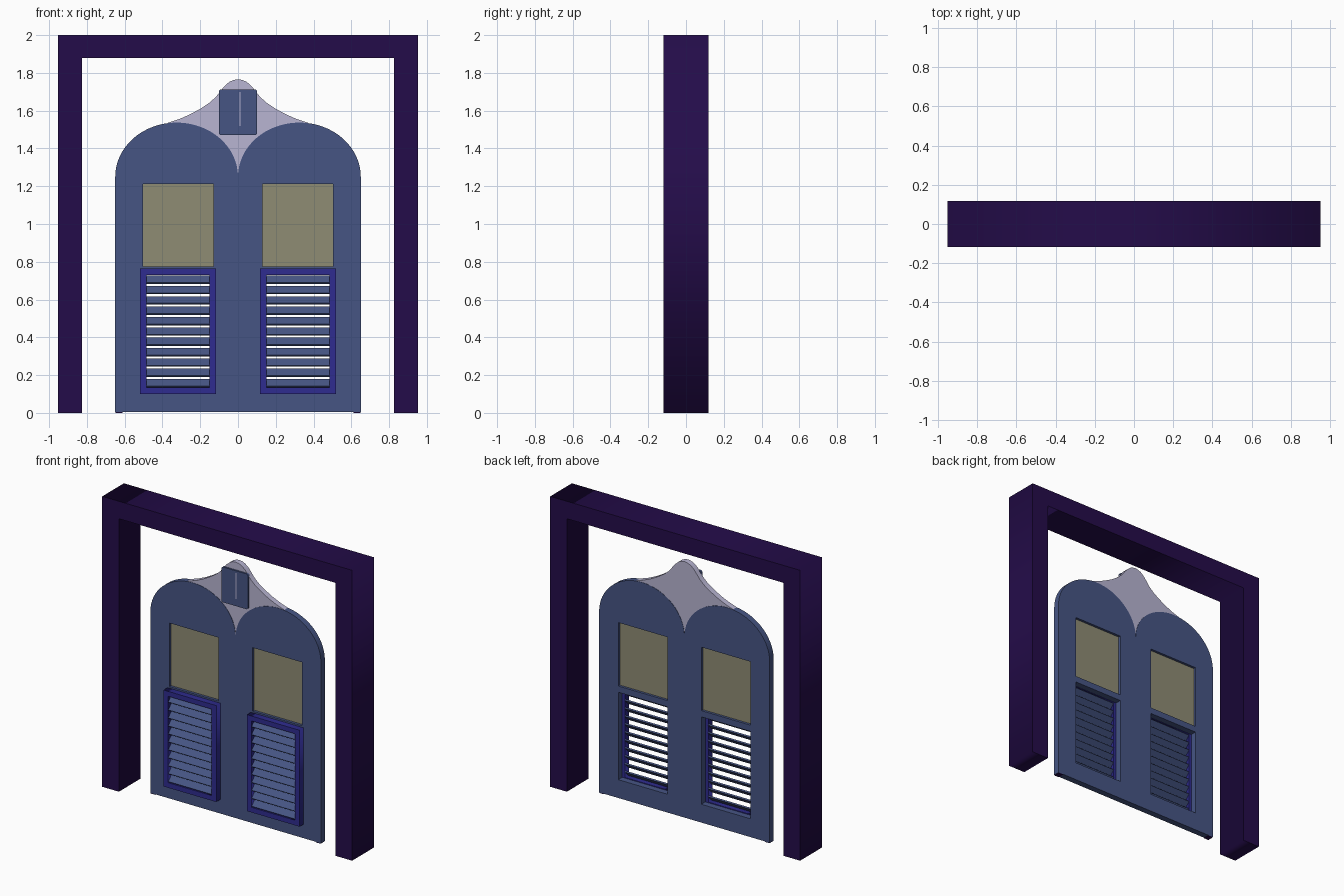
import bpy, math

if "Cube" in bpy.data.objects:
    bpy.data.objects.remove(bpy.data.objects["Cube"])


def material(name, r, g, b):
    """Flat colour given as 0-255 sRGB, stored as linear."""
    lin = [((c / 255 + 0.055) / 1.055) ** 2.4 if c > 10 else c / 255 / 12.92 for c in (r, g, b)]
    m = bpy.data.materials.new(name)
    m.diffuse_color = (*lin, 1)
    m.use_nodes = True
    m.node_tree.nodes["Principled BSDF"].inputs["Base Color"].default_value = m.diffuse_color
    return m


PURPLE = material("dark_purple", 36, 12, 74)
BLUE = material("slate_blue", 70, 85, 132)
INDIGO = material("indigo", 47, 44, 144)
GLASS = material("olive_glass", 143, 140, 116)
LAVENDER = material("pale_lavender", 184, 181, 210)


def rect(x0, x1, z0, z1):
    return [(x0, z0), (x1, z0), (x1, z1), (x0, z1)]


def plate(name, loops, y0, y1, mat):
    """Extrude x-z outlines (first is outer, the rest are holes) from y0 to y1."""
    cu = bpy.data.curves.new(name + "_outline", 'CURVE')
    cu.dimensions = '2D'
    cu.fill_mode = 'BOTH'
    cu.extrude = (y1 - y0) / 2
    for loop in loops:
        s = cu.splines.new('POLY')
        s.points.add(len(loop) - 1)
        for p, (x, z) in zip(s.points, loop):
            p.co = (x, z, 0, 1)
        s.use_cyclic_u = True
    tmp = bpy.data.objects.new(name + "_outline", cu)
    bpy.context.collection.objects.link(tmp)
    dg = bpy.context.evaluated_depsgraph_get()
    me = bpy.data.meshes.new_from_object(tmp.evaluated_get(dg))
    bpy.data.objects.remove(tmp)
    for v in me.vertices:
        x, z, d = v.co
        v.co = (x, (y0 + y1) / 2 - d, z)
    me.name = name
    me.materials.clear()
    me.materials.append(mat)
    ob = bpy.data.objects.new(name, me)
    bpy.context.collection.objects.link(ob)
    return ob


def box(name, size, loc, mat, tilt=0):
    bpy.ops.mesh.primitive_cube_add(size=1, location=loc, rotation=(tilt, 0, 0))
    ob = bpy.context.object
    ob.name = name
    ob.scale = size
    ob.data.materials.append(mat)
    return ob


def smooth(ob):
    bpy.ops.object.select_all(action='DESELECT')
    ob.select_set(True)
    bpy.context.view_layer.objects.active = ob
    bpy.ops.object.shade_smooth_by_angle(angle=math.radians(30))


# Outer gateway: two posts and a lintel in one piece
plate("gateway_frame", [[(-.952, 0), (-.825, 0), (-.825, 1.88), (.825, 1.88),
                         (.825, 0), (.952, 0), (.952, 2), (-.952, 2)]], -.118, .118, PURPLE)

# Door leaf with two arched tops and four openings
W, SPRING, RISE, N = .65, 1.25, .287, 32


def arch_point(side, a):
    return (side * W / 2 + W / 2 * math.cos(a), SPRING + RISE * math.sin(a))


right_arch = [arch_point(1, math.pi * i / N) for i in range(N + 1)]
left_arch = [arch_point(-1, math.pi * i / N) for i in range(1, N + 1)]
DY0, DY1 = -.026, .017
holes = []
for s in (-1, 1):
    a, b = sorted((s * .129, s * .504))
    holes += [rect(a, b, .775, 1.212), rect(a, b, .13, .732)]
door = plate("door_leaf", [[(-W, .004), (W, .004)] + right_arch + left_arch] + holes, DY0, DY1, BLUE)
smooth(door)

# Pediment filling the valley between the arches
crown = [(.37, 1.536), (.31, 1.556), (.255, 1.58), (.20, 1.61), (.15, 1.643), (.115, 1.675),
         (.092, 1.705), (.07, 1.732), (.045, 1.753), (.022, 1.763)]
valley = [p for p in right_arch if p[0] < .36]
outline = crown + [(0, 1.766)] + [(-x, z) for x, z in reversed(crown)]
outline += [(-x, z) for x, z in valley] + valley[-2::-1]
smooth(plate("pediment", [outline], DY0 + .002, DY1 - .002, LAVENDER))

# Plaque with clipped corners and a plain dividing strip
c = .008
plaque = [(-.1 + c, 1.47), (.1 - c, 1.47), (.1, 1.47 + c), (.1, 1.713 - c),
          (.1 - c, 1.713), (-.1 + c, 1.713), (-.1, 1.713 - c), (-.1, 1.47 + c)]
plate("plaque", [plaque], -.036, -.02, BLUE)
plate("plaque_divider", [rect(.009, .014, 1.52, 1.70)], -.038, -.034, LAVENDER)

for s, side in ((-1, "left"), (1, "right")):
    cx = s * .3175
    # Window pane set in the middle of the opening
    box(side + "_window_pane", (.378, .008, .44), (cx, -.004, .9935), GLASS)
    # Shutter frame standing proud of the door
    plate(side + "_shutter_frame", [rect(cx - .201, cx + .201, .10, .764),
                                    rect(cx - .166, cx + .166, .135, .73)], -.07, DY0, INDIGO)
    # Slats sloping down towards the front
    for k in range(11):
        box(f"{side}_slat_{k + 1}", (.336, .052, .01), (cx, -.046, .705 - .0548 * k),
            BLUE, math.radians(45))
    # Small foot under the outer door corner
    box(side + "_door_foot", (.035, .042, .006), (s * .63, -.0045, .003), PURPLE)
